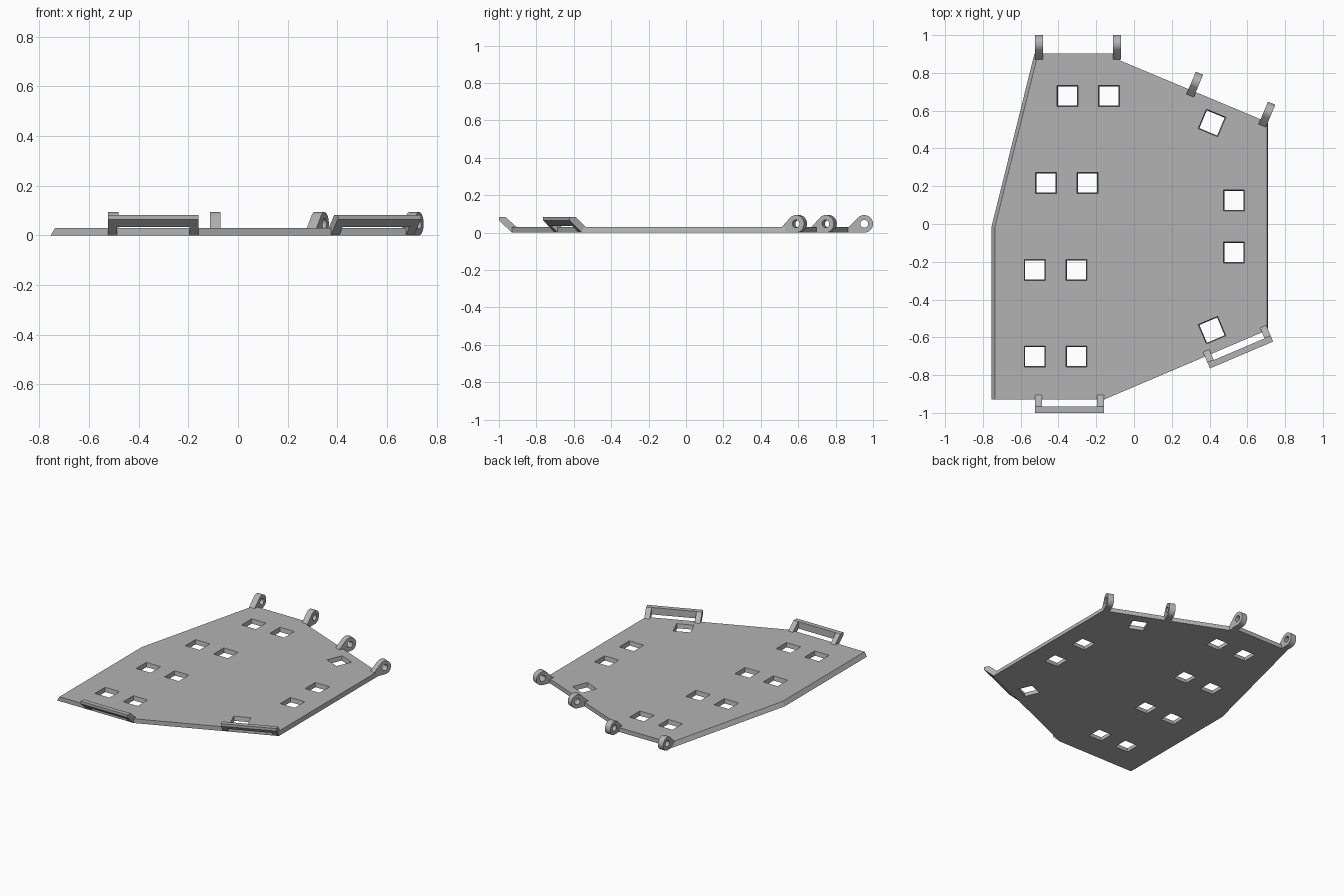
import bpy, bmesh, math
from mathutils import Matrix, Vector

if "Cube" in bpy.data.objects:
    bpy.data.objects.remove(bpy.data.objects["Cube"])

grey = bpy.data.materials.new("grey metal")
grey.diffuse_color = (0.45, 0.45, 0.45, 1)
grey.use_nodes = True
grey.node_tree.nodes["Principled BSDF"].inputs["Base Color"].default_value = grey.diffuse_color


def solid(name, loop_pairs, normal, matrix=Matrix()):
    """Solid between matching start/end loops; loops after the first are holes."""
    bm = bmesh.new()
    caps = ([], [])
    for pair in loop_pairs:
        rings = []
        for cap, loop in zip(caps, pair):
            ring = [bm.verts.new(p) for p in loop]
            n = len(ring)
            cap += [bm.edges.new((ring[i], ring[(i + 1) % n])) for i in range(n)]
            rings.append(ring)
        a, b = rings
        for i in range(n):
            j = (i + 1) % n
            bm.faces.new((a[i], a[j], b[j], b[i]))
    for cap in caps:
        bmesh.ops.triangle_fill(bm, edges=cap, use_beauty=True, normal=normal)
    bmesh.ops.recalc_face_normals(bm, faces=bm.faces)
    bmesh.ops.dissolve_limit(bm, angle_limit=0.001, verts=bm.verts, edges=bm.edges)
    mesh = bpy.data.meshes.new(name)
    bm.to_mesh(mesh)
    bm.free()
    mesh.materials.append(grey)
    ob = bpy.data.objects.new(name, mesh)
    ob.matrix_world = matrix
    bpy.context.collection.objects.link(ob)
    return ob


def prism(name, loops, x0, x1, matrix):
    """Profile loops in (outward, up), extruded along local x."""
    pairs = [([(x0, *p) for p in l], [(x1, *p) for p in l]) for l in loops]
    return solid(name, pairs, Vector((1, 0, 0)), matrix)


def edge_frame(x, y, degrees):
    return Matrix.Translation((x, y, 0)) @ Matrix.Rotation(math.radians(degrees), 4, 'Z')


def arc(cx, cz, r, a0, a1, n):
    return [(cx + r * math.cos(math.radians(a0 + (a1 - a0) * i / n)),
             cz + r * math.sin(math.radians(a0 + (a1 - a0) * i / n))) for i in range(n + 1)]


# plate: left edges lean inward, the rest are upright
T = 0.03
bottom = [(-0.755, -0.93), (-0.16, -0.93), (0.71, -0.56), (0.71, 0.538),
          (-0.075, 0.866), (-0.075, 0.902), (-0.527, 0.902), (-0.755, -0.017)]
top = list(bottom)
top[0], top[6], top[7] = (-0.737, -0.93), (-0.508, 0.902), (-0.737, -0.017)
top[2], top[3] = (0.704, -0.5625), (0.704, 0.5405)
pairs = [([(x, y, 0) for x, y in bottom], [(x, y, T) for x, y in top])]

# square windows, slightly tapered
windows = [(0.413, 0.535, -22.7), (0.529, 0.125, 0), (0.529, -0.151, 0), (0.413, -0.562, 23)]
for x, y in ((-0.352, 0.678), (-0.466, 0.217), (-0.525, -0.244), (-0.525, -0.702)):
    windows += [(x, y, 0), (x + 0.22, y, 0)]
for x, y, turn in windows:
    m = edge_frame(x, y, turn)
    loops = []
    for h, z in ((0.051, 0), (0.056, T)):
        loops.append([m @ Vector((sx * h, sy * h, z))
                      for sx, sy in ((-1, -1), (1, -1), (1, 1), (-1, 1))])
    pairs.append(tuple(loops))
solid("plate", pairs, Vector((0, 0, 1)))

# hinge lugs along the back edges
lug = [(0, 0)] + arc(0.053, 0.047, 0.047, -90, 132, 20) + [(-0.03, 0.029)]
pin_hole = arc(0.053, 0.047, 0.021, 0, 345, 23)
for i, (x, y, turn) in enumerate([(-0.502, 0.9, 0), (-0.091, 0.9, 0),
                                  (0.308, 0.706, -22.7), (0.69, 0.547, -22.7)]):
    ob = prism(f"hinge_lug_{i + 1}", [lug, pin_hole], -0.021, 0.021, edge_frame(x, y, turn))
    bpy.ops.object.select_all(action='DESELECT')
    ob.select_set(True)
    bpy.context.view_layer.objects.active = ob
    bpy.ops.object.shade_smooth_by_angle(angle=math.radians(30))

# raised loops along the front edges: two leaning arms and a bar
arm = [(0, 0), (0.07, 0.065), (0.07, 0.083), (0.035, 0.083), (-0.025, 0.029)]
bar = [(0.037, 0.0344), (0.07, 0.065), (0.07, 0.083), (0.037, 0.083)]
for side, frame in (("front", edge_frame(-0.342, -0.93, 180)),
                    ("corner", edge_frame(0.542, -0.629, 203.04))):
    prism(f"{side}_loop_left_arm", [arm], 0.146, 0.182, frame)
    prism(f"{side}_loop_right_arm", [arm], -0.182, -0.146, frame)
    prism(f"{side}_loop_bar", [bar], -0.146, 0.146, frame)
